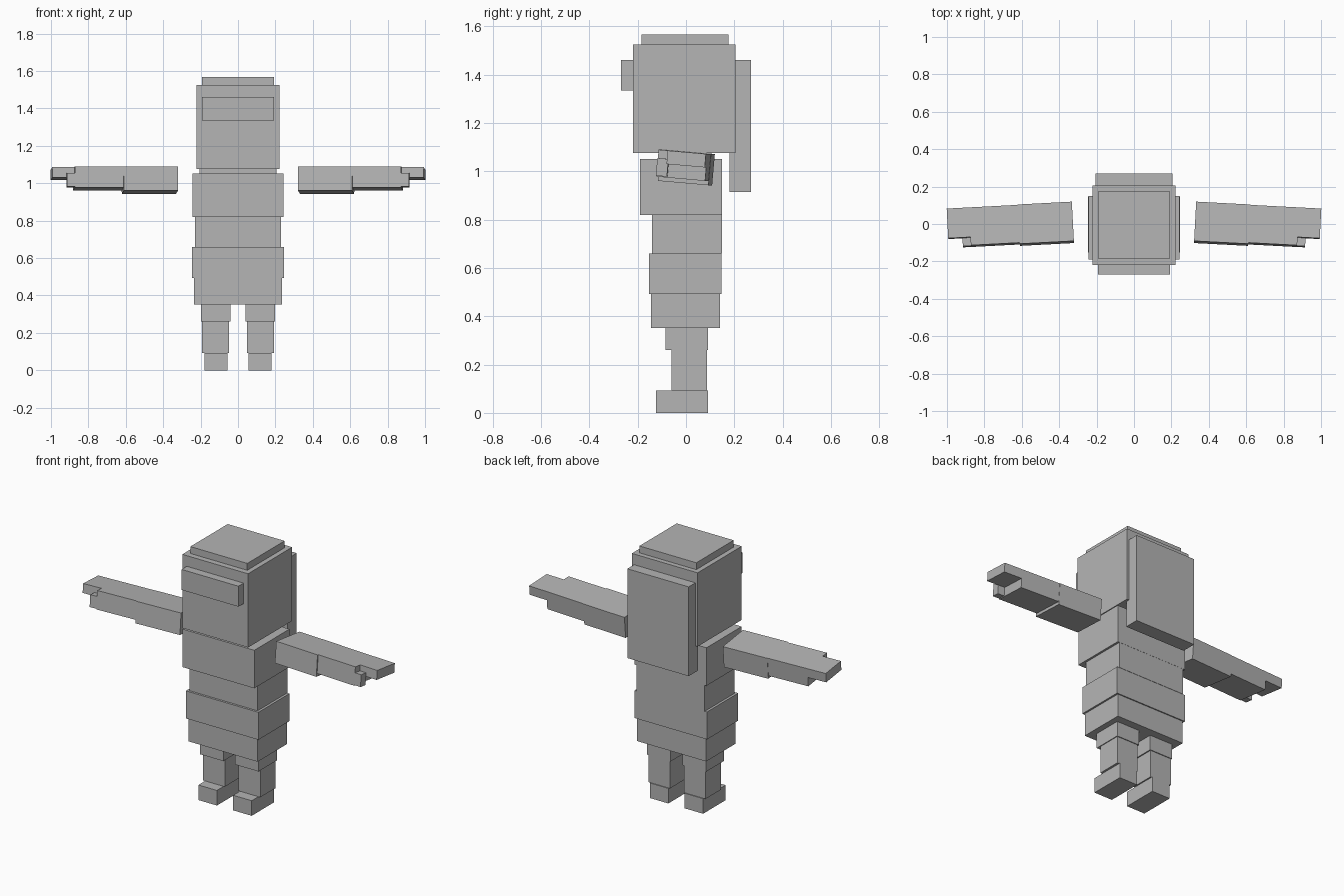
import bpy, bmesh, math
from mathutils import Matrix, Vector

if "Cube" in bpy.data.objects:
    bpy.data.objects.remove(bpy.data.objects["Cube"])

grey = bpy.data.materials.new("mid grey")
grey.diffuse_color = (0.46, 0.46, 0.46, 1)
grey.use_nodes = True
grey.node_tree.nodes["Principled BSDF"].inputs["Base Color"].default_value = grey.diffuse_color


def box(name, x, y, z, frame=Matrix.Identity(4), side=1):
    """Box from (min, max) ranges, placed by a frame; side=-1 mirrors it in x."""
    bm = bmesh.new()
    bmesh.ops.create_cube(bm, size=1)
    size = Matrix.Diagonal((x[1] - x[0], y[1] - y[0], z[1] - z[0], 1))
    centre = Matrix.Translation(Vector((sum(x), sum(y), sum(z))) / 2)
    bm.transform(Matrix.Diagonal((side, 1, 1, 1)) @ frame @ centre @ size)
    bmesh.ops.recalc_face_normals(bm, faces=bm.faces)
    mesh = bpy.data.meshes.new(name)
    bm.to_mesh(mesh)
    bm.free()
    mesh.materials.append(grey)
    bpy.context.collection.objects.link(bpy.data.objects.new(name, mesh))


# Head, hair and torso: half width, depth range, height range
for name, w, y, z in [
    ("head", 0.222, (-0.22, 0.205), (1.075, 1.525)),
    ("hair_top", 0.192, (-0.185, 0.175), (1.525, 1.567)),
    ("fringe", 0.192, (-0.27, -0.22), (1.335, 1.46)),
    ("back_hair", 0.207, (0.18, 0.27), (0.915, 1.46)),
    ("chest", 0.243, (-0.19, 0.15), (0.82, 1.052)),
    ("waist", 0.23, (-0.14, 0.149), (0.66, 0.82)),
    ("hips", 0.245, (-0.153, 0.147), (0.492, 0.66)),
    ("skirt", 0.234, (-0.145, 0.14), (0.352, 0.492)),
]:
    box(name, (-w, w), y, z)

# Arm frame: origin at the middle of the shoulder's top edge, slightly tilted
arm = (Matrix.Translation((0.327, 0.015, 1.081))
       @ Matrix.Rotation(math.radians(-3), 4, 'Z')
       @ Matrix.Rotation(math.radians(-5), 4, 'X'))

for label, side in (("right", 1), ("left", -1)):
    # Legs
    box(label + "_thigh", (0.04, 0.198), (-0.085, 0.092), (0.26, 0.352), side=side)
    box(label + "_shin", (0.047, 0.193), (-0.06, 0.087), (0.092, 0.26), side=side)
    box(label + "_foot", (0.055, 0.18), (-0.125, 0.092), (0, 0.092), side=side)
    # Arms
    box(label + "_upper_arm", (0, 0.29), (-0.106, 0.105), (-0.13, 0), arm, side)
    box(label + "_forearm", (0.29, 0.55), (-0.1, 0.103), (-0.112, 0), arm, side)
    box(label + "_hand", (0.55, 0.67), (-0.056, 0.103), (-0.056, 0), arm, side)
    box(label + "_thumb", (0.55, 0.594), (-0.1, -0.054), (-0.108, -0.035), arm, side)
    # Small flush web joining wrist and hand in front
    box(label + "_wrist", (0.535, 0.551), (-0.1, -0.056), (-0.056, 0), arm, side)
